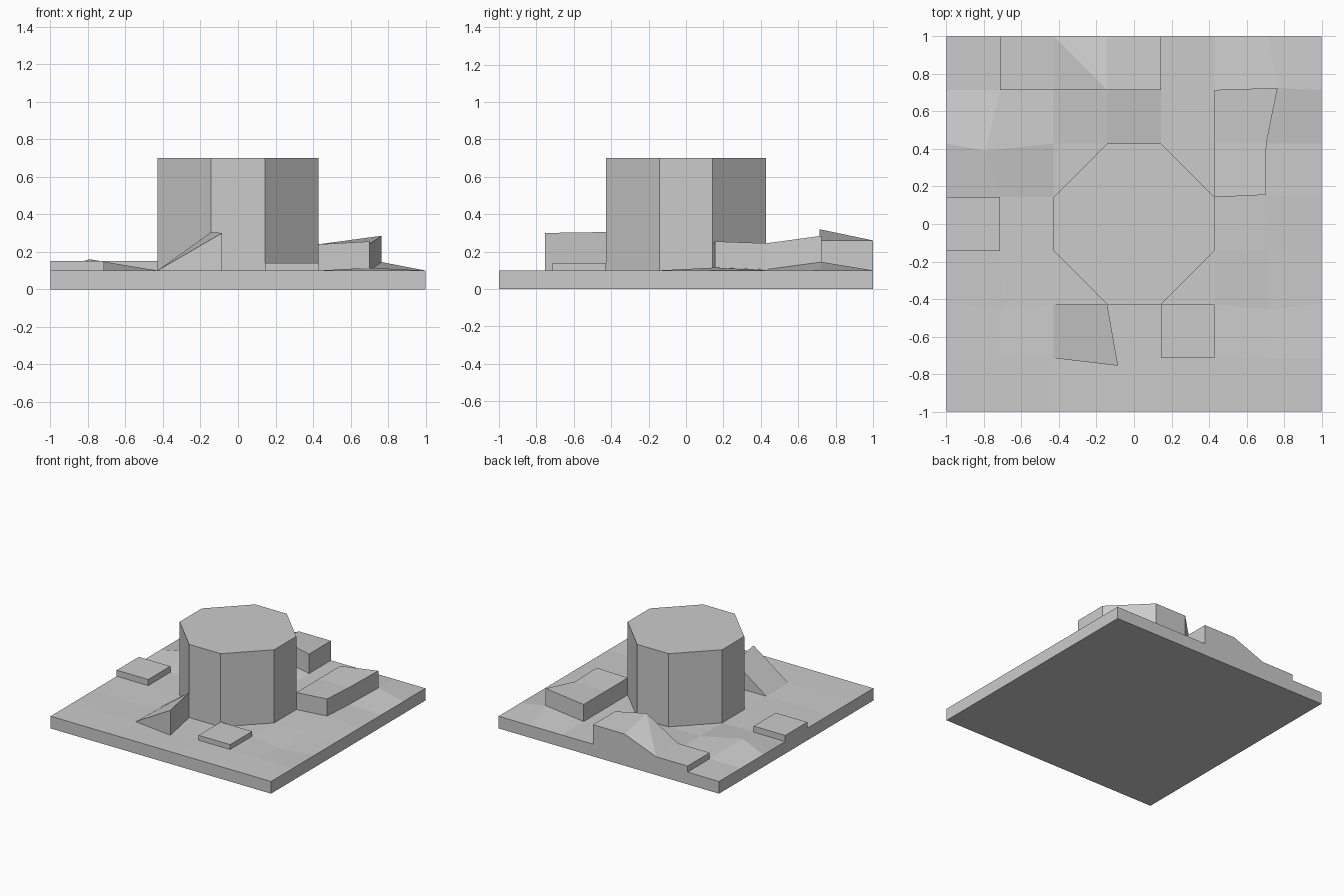
import bpy, bmesh

if "Cube" in bpy.data.objects:
    bpy.data.objects.remove(bpy.data.objects["Cube"])

N = 7  # the plot is a 7 x 7 tile grid

# Uneven ground: grid points shifted from the flat lattice (x, y, z)
SHIFTED = {
    (6, 6): (0.765, 0.725, 0.145), (6, 5): (0.705, 0.43, 0.105),
    (6, 4): (0.70, 0.155, 0.115), (6, 2): (0.71, -0.455, 0.08),
    (3, 1): (-0.085, -0.755, 0.095), (1, 5): (-0.79, 0.39, 0.16),
    (1, 2): (-0.70, -0.455, 0.09), (3, 6): (-0.143, 0.714, 0.16),
}


def ground(p):
    return SHIFTED.get(p, (-1 + 2 * p[0] / N, -1 + 2 * p[1] / N, 0.1))


def tile(i, j):
    return [(i, j), (i + 1, j), (i + 1, j + 1), (i, j + 1)]


def shell(name, polys, top, bottom, floor=False):
    """Top faces from grid polygons, with walls on every outer edge."""
    bm = bmesh.new()
    points = {p for poly in polys for p in poly}
    up = {p: bm.verts.new(top(p)) for p in points}
    low = {}
    edges = {(a, b) for poly in polys for a, b in zip(poly, poly[1:] + poly[:1])}
    for poly in polys:
        bm.faces.new([up[p] for p in poly])
    for a, b in edges:
        if (b, a) in edges:
            continue
        for p in (a, b):
            if p not in low:
                low[p] = bm.verts.new(bottom(p))
        bm.faces.new([low[a], low[b], up[b], up[a]])
    if floor:
        bm.faces.new([low[p] for p in outline()[::-1]])
    bmesh.ops.remove_doubles(bm, verts=bm.verts[:], dist=0.0005)
    mesh = bpy.data.meshes.new(name)
    bm.to_mesh(mesh)
    bm.free()
    obj = bpy.data.objects.new(name, mesh)
    bpy.context.collection.objects.link(obj)
    return obj


def outline():
    r = range(N)
    return ([(i, 0) for i in r] + [(N, i) for i in r]
            + [(N - i, N) for i in r] + [(0, N - i) for i in r])


def raised(p, height):
    x, y, z = ground(p)
    return (x, y, z + height)


def block(name, polys, height):
    """Raised block; height is a function of the grid point."""
    return shell(name, polys, lambda p: raised(p, height(p)), ground)


# Ground slab
slab = shell("ground_slab", [tile(i, j) for i in range(N) for j in range(N)],
             ground, lambda p: (*ground(p)[:2], 0), floor=True)

# Octagonal tower
octagon = [(3, 2), (4, 2), (5, 3), (5, 4), (4, 5), (3, 5), (2, 4), (2, 3)]
shell("tower", [octagon], lambda p: (*ground(p)[:2], 0.7), ground)

# Low steps
block("front_step", [tile(4, 1)], lambda p: 0.04)
block("left_step", [tile(0, 3)], lambda p: 0.05)

# Front ramp, rising towards the right
block("front_ramp", [tile(2, 1)], lambda p: 0.205 if p[0] == 3 else 0)

# Long block on the right
block("right_block", [tile(5, 4), tile(5, 5)], lambda p: 0.14)

# Back block: low tile, sloping tile split in two, high tile
slope = [[(2, 6), (3, 6), (2, 7)], [(3, 6), (3, 7), (2, 7)]]
block("back_block", [tile(1, 6), *slope, tile(3, 6)],
      lambda p: 0.05 if p[0] < 3 else 0.16)
